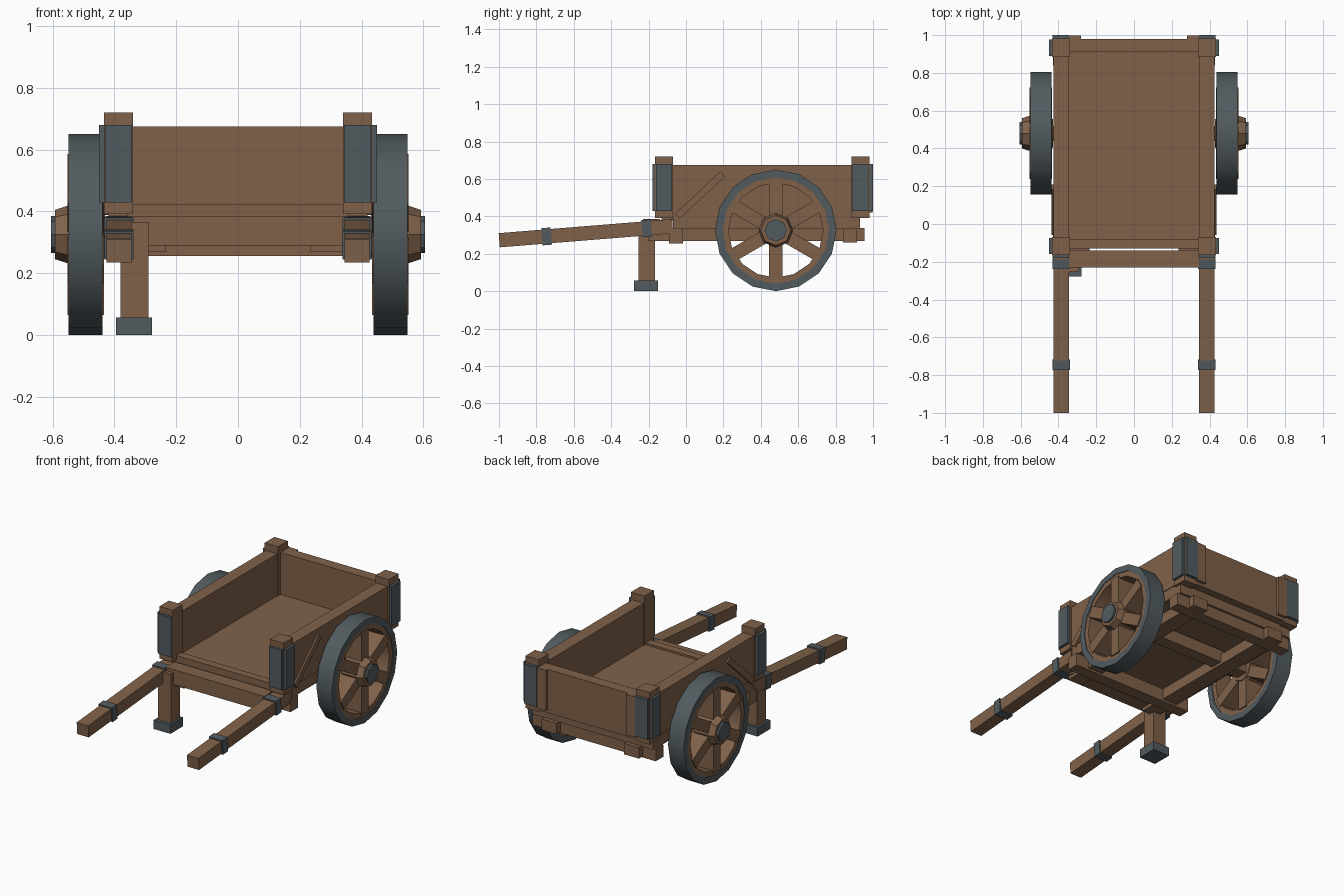
import bpy, bmesh, math
from mathutils import Matrix, Vector

old = bpy.data.objects.get("Cube")
if old:
    bpy.data.objects.remove(old, do_unlink=True)


def material(name, rgb):
    m = bpy.data.materials.new(name)
    m.use_nodes = True
    m.diffuse_color = (*rgb, 1)
    m.node_tree.nodes["Principled BSDF"].inputs["Base Color"].default_value = (*rgb, 1)
    return m


WOOD = material("brown_wood", (0.215, 0.121, 0.068))
IRON = material("dark_iron", (0.083, 0.105, 0.115))


def finish(bm, name, mat, smooth=False):
    bmesh.ops.recalc_face_normals(bm, faces=bm.faces)
    mesh = bpy.data.meshes.new(name)
    bm.to_mesh(mesh)
    bm.free()
    mesh.materials.append(mat)
    ob = bpy.data.objects.new(name, mesh)
    bpy.context.collection.objects.link(ob)
    if smooth:
        bpy.ops.object.select_all(action="DESELECT")
        ob.select_set(True)
        bpy.context.view_layer.objects.active = ob
        bpy.ops.object.shade_smooth_by_angle(angle=math.radians(30))
    return ob


def box(name, x, y, z, mat=WOOD, tilt=0.0):
    """Box from (min, max) ranges, optionally tilted about x through its centre."""
    bm = bmesh.new()
    bmesh.ops.create_cube(bm, size=1)
    size = [abs(r[1] - r[0]) for r in (x, y, z)]
    centre = Vector([(r[0] + r[1]) / 2 for r in (x, y, z)])
    bm.transform(Matrix.Translation(centre) @ Matrix.Rotation(tilt, 4, "X")
                 @ Matrix.Diagonal((*size, 1)))
    return finish(bm, name, mat)


def lathe(name, profile, sides, mat, smooth=False):
    """Spin a closed (x, radius) outline around the wheel axis."""
    bm = bmesh.new()
    rings = []
    for i in range(sides):
        a = 2 * math.pi * i / sides
        rings.append([bm.verts.new((x, AXLE_Y + r * math.cos(a), AXLE_Z + r * math.sin(a)))
                      for x, r in profile])
    n = len(profile)
    for i in range(sides):
        a, b = rings[i], rings[(i + 1) % sides]
        for j in range(n):
            k = (j + 1) % n
            bm.faces.new((a[j], a[k], b[k], b[j]))
    bmesh.ops.remove_doubles(bm, verts=bm.verts, dist=0.0001)
    return finish(bm, name, mat, smooth)


AXLE_Y, AXLE_Z = 0.48, 0.325

# Bed and undercarriage
box("floor", (-0.36, 0.36), (-0.08, 0.93), (0.375, 0.41))
box("front_sill", (-0.36, 0.36), (-0.13, -0.08), (0.38, 0.422))
box("rear_sill", (-0.42, 0.42), (0.85, 0.93), (0.335, 0.405))
box("tail_board", (-0.345, 0.345), (0.91, 0.98), (0.4, 0.675))
box("front_beam", (-0.344, 0.344), (-0.23, -0.14), (0.29, 0.385))
box("front_cross_beam", (-0.43, 0.43), (-0.09, -0.015), (0.255, 0.338))
box("rear_cross_beam", (-0.43, 0.43), (0.84, 0.915), (0.26, 0.335))
box("axle", (-0.46, 0.46), (AXLE_Y - 0.04, AXLE_Y + 0.04), (AXLE_Z - 0.04, AXLE_Z + 0.04))

# Single prop leg
box("prop_leg", (-0.38, -0.29), (-0.255, -0.165), (0.03, 0.365))
box("leg_shoe", (-0.395, -0.278), (-0.277, -0.15), (0, 0.056), IRON)

HANDLE_TILT = math.atan2(0.075, 0.93)


def handle_z(y):
    return 0.272 + (y + 1) * math.tan(HANDLE_TILT)


for s, side in ((1, "left"), (-1, "right")):
    def span(a, b):
        return (s * a, s * b)

    # Side of the bed
    box(f"{side}_wall", span(0.345, 0.425), (-0.07, 0.9), (0.405, 0.675))
    box(f"{side}_wall_brace", span(0.42, 0.436), (-0.09, 0.24), (0.495, 0.532), WOOD, math.radians(43))
    box(f"{side}_sill", span(0.34, 0.42), (-0.07, 0.93), (0.335, 0.405))
    box(f"{side}_rail", span(0.235, 0.34), (-0.2, 0.955), (0.268, 0.337))
    box(f"{side}_tail_batten", span(0.28, 0.345), (0.97, 0.998), (0.42, 0.675))

    # Corner posts with iron plates on the two outer faces
    for end, y, plate in (("front", (-0.165, -0.07), (-0.18, -0.163)),
                          ("rear", (0.885, 0.982), (0.98, 1.0))):
        box(f"{side}_{end}_post", span(0.34, 0.434), y, (0.392, 0.72))
        box(f"{side}_{end}_post_end_plate", span(0.343, 0.431), plate, (0.428, 0.68), IRON)
        box(f"{side}_{end}_post_side_plate", span(0.432, 0.45), (y[0] + 0.005, y[1] - 0.005),
            (0.428, 0.68), IRON)

    # Sloping handle with two iron bands
    box(f"{side}_handle", span(0.345, 0.425), (-1.0, -0.07),
        (handle_z(-0.535) - 0.038, handle_z(-0.535) + 0.038), WOOD, HANDLE_TILT)
    for label, y in (("outer", -0.745), ("inner", -0.21)):
        box(f"{side}_handle_{label}_band", span(0.338, 0.432), (y - 0.025, y + 0.025),
            (handle_z(y) - 0.046, handle_z(y) + 0.046), IRON, HANDLE_TILT)

    # Wheel: iron tyre, wooden rim, hub, cap and full-depth spokes
    def ring(x0, x1, r0, r1):
        return [(s * x0, r0), (s * x1, r0), (s * x1, r1), (s * x0, r1)]

    lathe(f"{side}_tyre", ring(0.438, 0.548, 0.285, 0.325), 16, IRON, smooth=True)
    lathe(f"{side}_rim", ring(0.442, 0.544, 0.253, 0.29), 16, WOOD, smooth=True)
    hub = [(0.43, 0), (0.43, 0.075), (0.455, 0.092), (0.555, 0.092), (0.592, 0.08), (0.592, 0)]
    lathe(f"{side}_hub", [(s * x, r) for x, r in hub], 8, WOOD)
    cap = [(0.58, 0), (0.58, 0.06), (0.605, 0.06), (0.605, 0)]
    lathe(f"{side}_hub_cap", [(s * x, r) for x, r in cap], 8, IRON)
    for i in range(6):
        a = math.radians(90 + 60 * i)
        cy, cz = AXLE_Y + 0.16 * math.cos(a), AXLE_Z + 0.16 * math.sin(a)
        box(f"{side}_spoke_{i + 1}", span(0.434, 0.552), (cy - 0.1, cy + 0.1),
            (cz - 0.035, cz + 0.035), WOOD, a)
